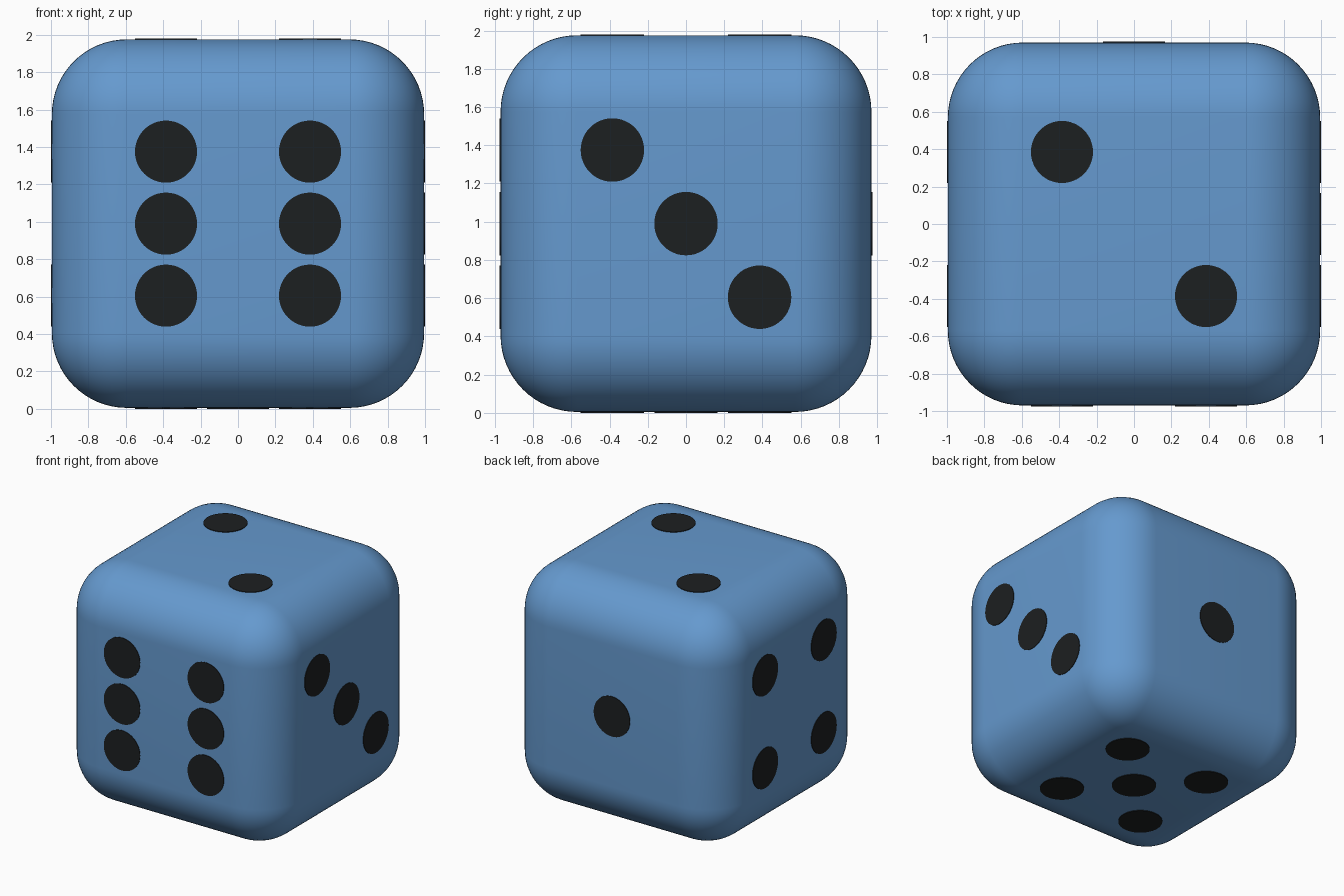
import bpy
from mathutils import Vector

if "Cube" in bpy.data.objects:
    bpy.data.objects.remove(bpy.data.objects["Cube"])

HALF = Vector((0.995, 0.97, 0.985))    # half sizes of the body
CENTRE = Vector((0, 0, 0.99))
ROUND = 0.4                            # edge rounding radius
PIP_R, STEP = 0.166, 0.385
RAISE, DEPTH = 0.005, 0.03             # pips stand slightly proud


def material(name, colour):
    m = bpy.data.materials.new(name)
    m.diffuse_color = (*colour, 1)
    m.use_nodes = True
    m.node_tree.nodes["Principled BSDF"].inputs["Base Color"].default_value = m.diffuse_color
    return m


blue = material("blue", (0.13, 0.32, 0.62))
black = material("black", (0.012, 0.014, 0.015))

# Rounded body
bpy.ops.mesh.primitive_cube_add(size=2, location=CENTRE)
body = bpy.context.object
body.name = "die_body"
body.scale = HALF
bpy.ops.object.transform_apply(location=False, rotation=False, scale=True)
bevel = body.modifiers.new("rounding", 'BEVEL')
bevel.width = ROUND
bevel.segments = 16
bpy.ops.object.modifier_apply(modifier=bevel.name)
bpy.ops.object.shade_smooth_by_angle()
body.data.materials.append(blue)


def pips(face, axis, sign, spots):
    """Flat discs on one face; spots are in the two remaining axes, in order."""
    others = [i for i in range(3) if i != axis]
    normal = Vector((0, 0, 0))
    normal[axis] = sign
    for n, spot in enumerate(spots, 1):
        pos = CENTRE + normal * (HALF[axis] + RAISE - DEPTH / 2)
        for i, s in zip(others, spot):
            pos[i] += s * STEP
        bpy.ops.mesh.primitive_cylinder_add(
            vertices=48, radius=PIP_R, depth=DEPTH, location=pos,
            rotation=normal.to_track_quat('Z', 'Y').to_euler())
        pip = bpy.context.object
        pip.name = f"{face}_pip_{n}"
        pip.data.materials.append(black)
        bpy.ops.object.shade_smooth_by_angle()


corners = [(a, b) for a in (-1, 1) for b in (-1, 1)]

# Numbered faces
pips("back", 1, 1, [(0, 0)])
pips("top", 2, 1, [(-1, 1), (1, -1)])
pips("right", 0, 1, [(-1, 1), (0, 0), (1, -1)])
pips("left", 0, -1, corners)
pips("bottom", 2, -1, corners + [(0, 0)])
pips("front", 1, -1, corners + [(-1, 0), (1, 0)])
